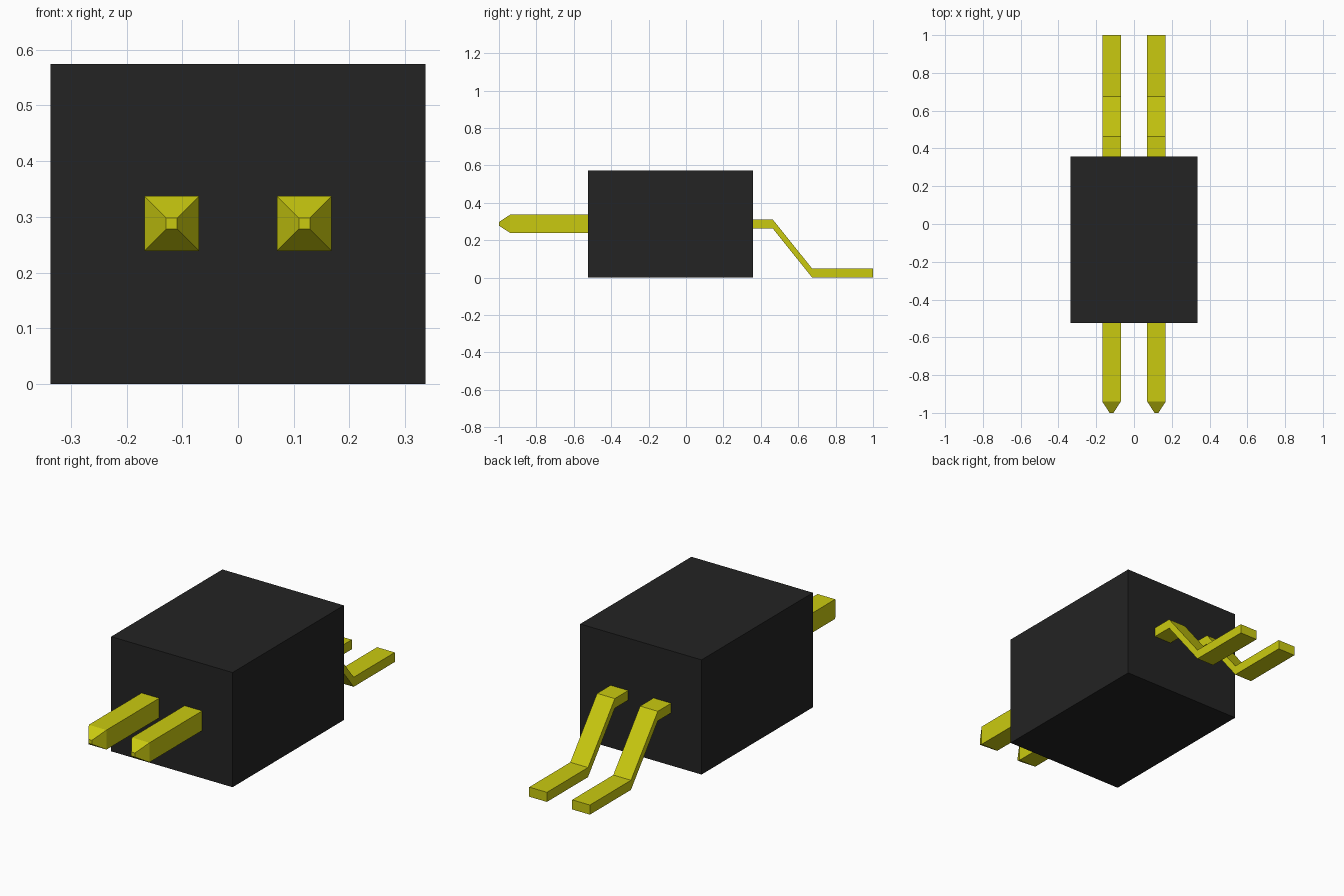
import bpy
import bmesh

cube = bpy.data.objects.get("Cube")
if cube:
    bpy.data.objects.remove(cube, do_unlink=True)


def material(name, color):
    mat = bpy.data.materials.new(name)
    mat.use_nodes = True
    mat.diffuse_color = color
    bsdf = next(n for n in mat.node_tree.nodes if n.type == 'BSDF_PRINCIPLED')
    bsdf.inputs["Base Color"].default_value = color
    return mat


BLACK = material("black plastic", (0.017, 0.017, 0.017, 1))
GOLD = material("yellow metal", (0.59, 0.59, 0.005, 1))


def loft(name, sections, mat):
    """Skin matching vertex loops and cap both ends."""
    bm = bmesh.new()
    loops = [[bm.verts.new(p) for p in s] for s in sections]
    for a, b in zip(loops, loops[1:]):
        for i in range(len(a)):
            j = (i + 1) % len(a)
            bm.faces.new((a[i], a[j], b[j], b[i]))
    bm.faces.new(loops[0])
    bm.faces.new(loops[-1])
    bmesh.ops.recalc_face_normals(bm, faces=bm.faces)
    mesh = bpy.data.meshes.new(name)
    bm.to_mesh(mesh)
    bm.free()
    mesh.materials.append(mat)
    obj = bpy.data.objects.new(name, mesh)
    bpy.context.collection.objects.link(obj)
    return obj


def rect(x, half_x, y, z0, z1):
    return [(x - half_x, y, z0), (x + half_x, y, z0),
            (x + half_x, y, z1), (x - half_x, y, z1)]


# Housing block
loft("housing", [rect(0, 0.336, y, 0, 0.574) for y in (-0.523, 0.357)], BLACK)

PIN_HALF = 0.049
PIN_Z = 0.288
# Lead stations: y, bottom z, top z
LEAD = [(0.34, 0.264, 0.312), (0.463, 0.264, 0.312),
        (0.675, 0, 0.048), (1.0, 0, 0.048)]

for side, x in (("left", 0.119), ("right", -0.119)):
    # Square mating pin with a tapered tip
    pin = [(-1.0, 0.01), (-0.94, PIN_HALF), (-0.51, PIN_HALF)]
    loft(f"pin_{side}", [rect(x, h, y, PIN_Z - h, PIN_Z + h) for y, h in pin], GOLD)
    # Flat solder lead bent down to the board
    loft(f"solder_lead_{side}",
         [rect(x, PIN_HALF, y, z0, z1) for y, z0, z1 in LEAD], GOLD)
